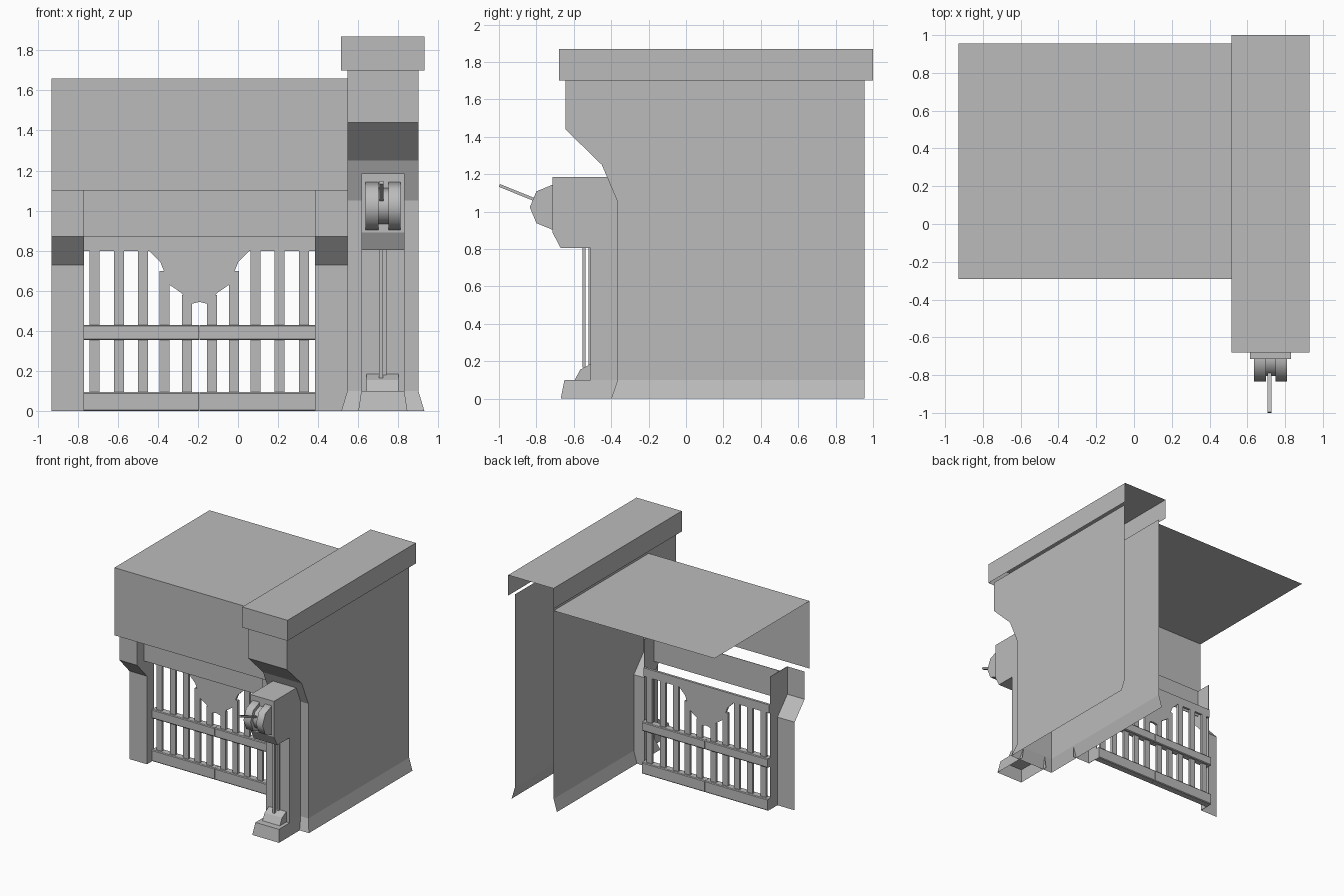
import bpy, bmesh, math
from mathutils import Vector

cube = bpy.data.objects.get("Cube")
if cube:
    bpy.data.objects.remove(cube)

grey = bpy.data.materials.new("plain_grey")
grey.use_nodes = True
grey.diffuse_color = (0.5, 0.5, 0.5, 1)
grey.node_tree.nodes["Principled BSDF"].inputs["Base Color"].default_value = (0.5, 0.5, 0.5, 1)

DIRS = {"-x": (-1, 0, 0), "+x": (1, 0, 0), "-y": (0, -1, 0),
        "+y": (0, 1, 0), "-z": (0, 0, -1), "+z": (0, 0, 1)}


def finish(name, bm, drop=""):
    """Fix normals, leave the listed sides open and make the object."""
    bmesh.ops.recalc_face_normals(bm, faces=bm.faces[:])
    bm.normal_update()
    away = [f for f in bm.faces
            if any(f.normal.dot(Vector(DIRS[d])) > 0.99 for d in drop.split())]
    bmesh.ops.delete(bm, geom=away, context="FACES")
    mesh = bpy.data.meshes.new(name)
    bm.to_mesh(mesh)
    bm.free()
    mesh.materials.append(grey)
    ob = bpy.data.objects.new(name, mesh)
    bpy.context.collection.objects.link(ob)
    return ob


def prism(name, profile, a, b, axis="x", drop=""):
    """Extrude a (y, z) profile along x, or an (x, z) profile along y."""
    bm = bmesh.new()
    put = (lambda p, t: (t, p[0], p[1])) if axis == "x" else (lambda p, t: (p[0], t, p[1]))
    verts = [bm.verts.new(put(p, a)) for p in profile]
    face = bm.faces.new(verts)
    new = bmesh.ops.extrude_face_region(bm, geom=[face])["geom"]
    step = Vector(put((0, 0), b - a))
    bmesh.ops.translate(bm, vec=step, verts=[v for v in new if isinstance(v, bmesh.types.BMVert)])
    return finish(name, bm, drop)


def box(name, x0, x1, y0, y1, z0, z1, drop=""):
    return prism(name, [(y0, z0), (y1, z0), (y1, z1), (y0, z1)], x0, x1, "x", drop)


def plinth(name, x0, x1, y0, y1, height, flare_x, flare_y, drop):
    """Box whose foot flares out to the sides and the front."""
    ob = box(name, x0, x1, y0, y1, 0, height, drop)
    for v in ob.data.vertices:
        if v.co.z < 0.01:
            v.co.x += flare_x if v.co.x > (x0 + x1) / 2 else -flare_x
            if v.co.y < (y0 + y1) / 2:
                v.co.y -= flare_y
    return ob


def sheet(name, profile, x0, x1):
    """Thin skin following a (y, z) profile, listed from the bottom up."""
    bm = bmesh.new()
    rows = [(bm.verts.new((x0, y, z)), bm.verts.new((x1, y, z))) for y, z in profile]
    for (a, b), (d, c) in zip(rows, rows[1:]):
        bm.faces.new((a, b, c, d))
    mesh = bpy.data.meshes.new(name)
    bm.to_mesh(mesh)
    bm.free()
    mesh.materials.append(grey)
    ob = bpy.data.objects.new(name, mesh)
    bpy.context.collection.objects.link(ob)
    return ob


# Tall side wall, open at back, top and bottom
BACK = 0.955
prism("side_wall", [(-0.365, 0.1), (BACK, 0.1), (BACK, 1.7), (-0.645, 1.7),
                    (-0.645, 1.44), (-0.45, 1.25), (-0.365, 1.05)],
      0.545, 0.90, drop="+y +z -z")
plinth("wall_skirting", 0.545, 0.90, -0.365, BACK, 0.1, 0.03, 0.035, "+y +z -z")
box("wall_cap", 0.515, 0.93, -0.68, 1.0, 1.70, 1.87, "+y -z")

# Roof and hanging front panel in one skin
sheet("roof_and_fascia", [(-0.29, 1.10), (-0.29, 1.66), (BACK, 1.66)], -0.93, 0.545)

# Gate posts: stepped front skin and an inner cheek
MID = -0.193
front = [(-0.095, 0), (-0.095, 0.73), (-0.225, 0.87), (-0.225, 1.10)]
for side, x0, x1, cheek in (("right", -0.93, -0.77, -0.77), ("left", 0.385, 0.545, 0.385)):
    sheet(side + "_post_front", front, x0, x1)
    prism(side + "_post_cheek", front + [(0, 1.10), (0, 0)], cheek - 0.002, cheek + 0.002)

# Lintel board
box("lintel", -0.77, 0.385, -0.132, -0.128, 0.87, 1.10)

# Double gate: shaped top board, bars and rails
half = [(0.577, 0.87), (0.577, 0.80), (0.25, 0.80), (0.195, 0.745),
        (0.148, 0.63), (0.09, 0.59), (0.04, 0.535)]
for side, s in (("left", 1), ("right", -1)):
    prism(side + "_gate_board", [(MID, 0.87)] + [(MID + s * d, z) for d, z in half]
          + [(MID, 0.545)], -0.01, 0.01, "y")
    for i, d in enumerate((0.0625, 0.1725, 0.28, 0.40, 0.5225)):
        top = 0.58 if i == 0 else 0.70 if i == 1 else 0.82
        c = MID + s * d
        box(f"{side}_gate_bar_{i + 1}", c - 0.025, c + 0.025, -0.01, 0.01, 0.05, top)
    ends = sorted((MID + s * 0.001, MID + s * 0.577))
    for label, z0, z1 in (("lower", 0, 0.095), ("middle", 0.355, 0.43)):
        prism(f"{side}_gate_{label}_rail",
              [(-0.025, z0), (0.025, z0), (0.03, z0 + 0.006), (0.03, z1 - 0.006),
               (0.025, z1), (-0.025, z1), (-0.03, z1 - 0.006), (-0.03, z0 + 0.006)],
              ends[0], ends[1])

# Winch pillar, foot and housing in front of the wall
plinth("pillar_foot", 0.615, 0.83, -0.65, -0.365, 0.1, 0.015, 0.02, "+y -z")
box("pillar", 0.615, 0.83, -0.51, -0.365, 0.1, 0.805, "+y -z +z")
prism("winch_housing", [(-0.365, 0.805), (-0.365, 1.05), (-0.41, 1.185), (-0.715, 1.185),
                        (-0.715, 0.89), (-0.67, 0.805)], 0.615, 0.83)
prism("rope_block", [(-0.51, 0.1), (-0.51, 0.185), (-0.565, 0.155), (-0.595, 0.1)],
      0.64, 0.80, drop="-z +y")
box("rope", 0.703, 0.723, -0.553, -0.538, 0.165, 0.805)
box("rope_guide", 0.723, 0.741, -0.52, -0.508, 0.17, 0.805)


# Winch drum: two flanges and a core
def disc(name, x0, x1, radius):
    ring = [(-0.715 + radius * math.cos(k * math.pi / 4),
             1.023 + radius * math.sin(k * math.pi / 4)) for k in range(8)]
    ob = prism(name, ring, x0, x1)
    bpy.ops.object.select_all(action="DESELECT")
    ob.select_set(True)
    bpy.context.view_layer.objects.active = ob
    bpy.ops.object.shade_smooth_by_angle(angle=math.radians(50))


disc("drum_right_flange", 0.635, 0.70, 0.12)
disc("drum_left_flange", 0.75, 0.81, 0.12)
disc("drum_core", 0.70, 0.75, 0.09)

# Winch lever
prism("winch_lever", [(-0.76, 1.035), (-0.755, 1.05), (-0.995, 1.147), (-1.0, 1.132)],
      0.707, 0.727)
